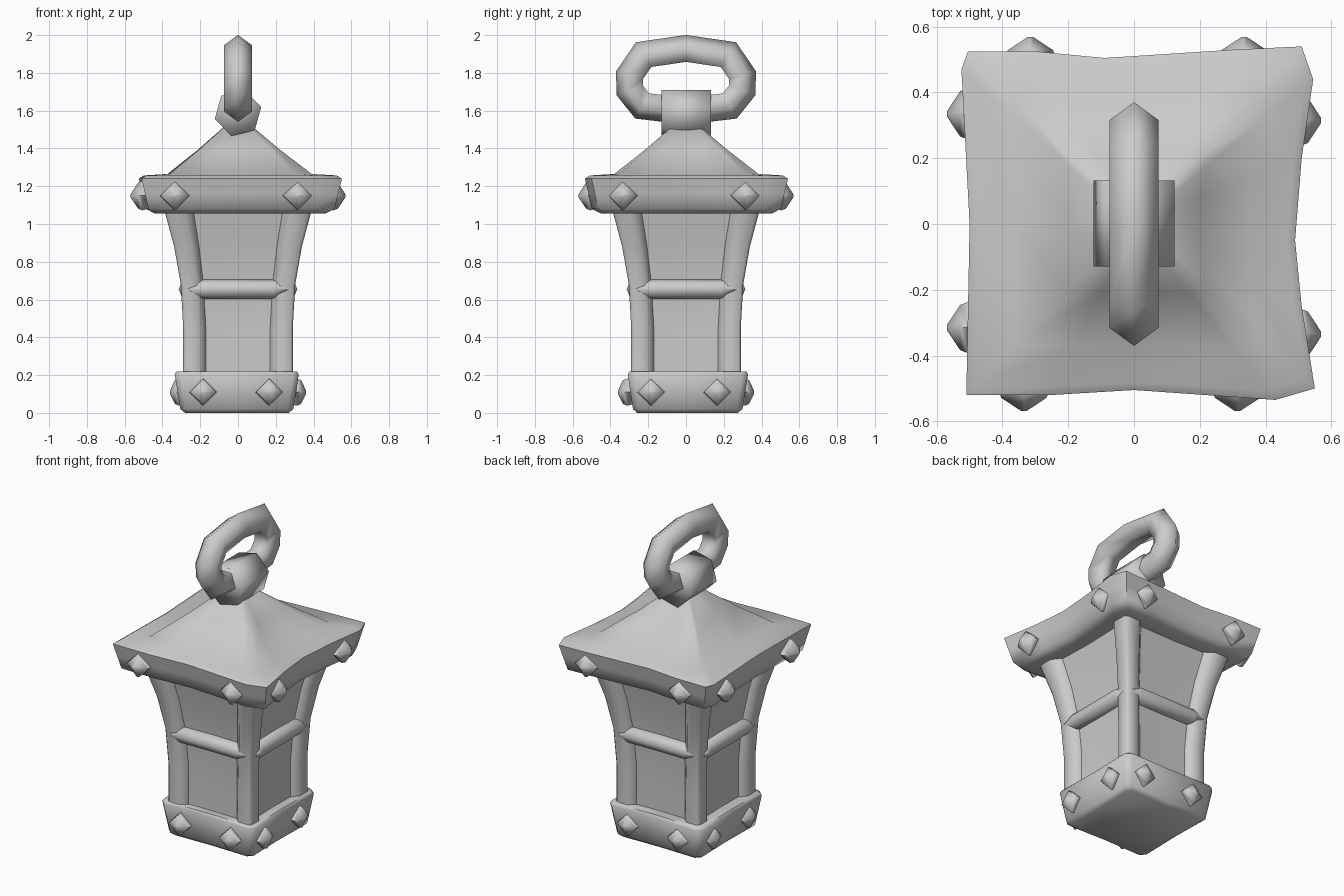
import bpy, bmesh, math
from mathutils import Vector, Matrix

cube = bpy.data.objects.get("Cube")
if cube:
    bpy.data.objects.remove(cube, do_unlink=True)

stone = bpy.data.materials.new("plain_grey")
stone.use_nodes = True
GREY = (0.6, 0.6, 0.6, 1)
stone.diffuse_color = GREY
stone.node_tree.nodes["Principled BSDF"].inputs["Base Color"].default_value = GREY


def loft(name, rings, closed=False, angle=50):
    """Skin a list of equal-length point rings; cap the ends unless closed."""
    bm = bmesh.new()
    loops = [[bm.verts.new(p) for p in ring] for ring in rings]
    n = len(loops[0])
    pairs = list(zip(loops, loops[1:]))
    if closed:
        pairs.append((loops[-1], loops[0]))
    else:
        bm.faces.new(loops[0][::-1])
        bm.faces.new(loops[-1])
    for a, b in pairs:
        for i in range(n):
            j = (i + 1) % n
            bm.faces.new((a[i], a[j], b[j], b[i]))
    bmesh.ops.recalc_face_normals(bm, faces=bm.faces)
    mesh = bpy.data.meshes.new(name)
    bm.to_mesh(mesh)
    bm.free()
    mesh.materials.append(stone)
    mesh.shade_smooth()
    mesh.set_sharp_from_angle(angle=math.radians(angle))
    obj = bpy.data.objects.new(name, mesh)
    bpy.context.collection.objects.link(obj)
    return obj


def scaled(outline, profile):
    return [[(x * s, y * s, z) for x, y in outline] for s, z in profile]


def circle(centre, u, v, radius, sides, turn=0.0):
    angles = [turn + math.tau * i / sides for i in range(sides)]
    return [centre + radius * (math.cos(a) * u + math.sin(a) * v) for a in angles]


X, Y, Z = Vector((1, 0, 0)), Vector((0, 1, 0)), Vector((0, 0, 1))
SQUARE = [(-1, -1), (0, -0.98), (1, -1), (0.98, 0), (1, 1), (0, 0.98), (-1, 1), (-0.98, 0)]

# Base block with worn corners, slightly off square
WORN = []
for k in range(4):
    c, s = (1, 0, -1, 0)[k], (0, 1, 0, -1)[k]
    for x, y in ((-0.9, -1), (0, -0.98), (0.9, -1)):
        WORN.append(((x * c - y * s) * 0.98 - 0.02, (x * s + y * c) * 0.95 + 0.03))
loft("base", scaled(WORN, [(0.28, 0), (0.305, 0.02), (0.32, 0.11), (0.335, 0.205),
                           (0.325, 0.22), (0.26, 0.215)]), angle=60)

# Flared window panes, nearly flush with the posts
loft("window_panes", scaled(SQUARE, [(0.25, 0.2), (0.25, 0.45), (0.263, 0.68),
                                     (0.294, 0.88), (0.34, 1.08)]), angle=40)

# Roof with a hand-hewn, uneven brim
ROOF = [(-0.51, -0.52), (-0.25, -0.52), (0, -0.505), (0.43, -0.535), (0.55, -0.5),
        (0.51, -0.25), (0.49, -0.05), (0.51, 0.2), (0.545, 0.44), (0.51, 0.54),
        (0.3, 0.53), (-0.09, 0.505), (-0.3, 0.525), (-0.505, 0.525),
        (-0.525, 0.47), (-0.5, 0)]
loft("roof", scaled(ROOF, [(0.6, 1.07), (0.84, 1.055), (0.93, 1.08), (0.965, 1.16), (1, 1.24),
                           (0.95, 1.257), (0.71, 1.265), (0.4, 1.395), (0.13, 1.52)]), angle=65)

# Corner posts: kite section with its point on the diagonal
POST = [(0.23, 0.2, 0.06), (0.23, 0.45, 0.06), (0.243, 0.68, 0.06),
        (0.272, 0.88, 0.066), (0.315, 1.08, 0.077)]
KITE = [(1, 0.8), (1, -0.4), (0.4, -1), (-1, -1), (-1, 0.4), (-0.4, 1), (0.8, 1)]
for sx, side in ((1, "left"), (-1, "right")):
    for sy, end in ((-1, "front"), (1, "back")):
        loft(f"post_{end}_{side}",
             [[(sx * (d + r * u), sy * (d + r * v), z) for u, v in KITE] for d, z, r in POST],
             angle=60)

# Crossbars and studs repeat on each of the four sides
for k, side in enumerate(("front", "left", "back", "right")):
    turn = Matrix.Rotation(k * math.pi / 2, 4, "Z")
    bar = [(-0.265, -0.298, 0.005), (-0.195, -0.262, 0.052),
           (0.195, -0.262, 0.052), (0.265, -0.298, 0.005)]
    loft(f"crossbar_{side}",
         [circle(Vector((x, y, 0.655)), Y, Z, r, 8) for x, y, r in bar],
         angle=70).matrix_world = turn
    for part, x, z, radius, face, tip in (("base", 0.175, 0.11, 0.072, 0.31, 0.36),
                                          ("roof", 0.325, 1.15, 0.078, 0.505, 0.568)):
        for s, place in ((-1, "a"), (1, "b")):
            steps = [(face - 0.05, 0.8), (face, 1), (face + 0.024, 0.88), (tip, 0.12)]
            loft(f"{part}_stud_{side}_{place}",
                 [circle(Vector((s * x - 0.01, -d, z)), X, Z, radius * f, 4) for d, f in steps],
                 angle=85).matrix_world = turn

# Knuckle that holds the ring
loft("ring_knuckle", [circle(Vector((0, y, 1.588)), X, Z, 0.127, 6, 0.25)
                      for y in (-0.13, 0.132)], angle=95)

# Hanging ring: pentagonal section swept round a stretched loop
half = [(0.22, 1.89), (0.292, 1.785), (0.29, 1.71), (0.228, 1.632)]
path = [(0, 1.922)] + half + [(0, 1.605)] + [(-y, z) for y, z in half[::-1]]
path = [Vector((0, y, z)) for y, z in path]
sections = []
for i, p in enumerate(path):
    before = (p - path[i - 1]).normalized()
    after = (path[(i + 1) % len(path)] - p).normalized()
    along = (before + after).normalized()
    out = -X.cross(along)
    if out.dot(p - Vector((0, 0, 1.76))) < 0:
        out = -out
    sections.append(circle(p, out / along.dot(after), X, 0.078, 5))
loft("hanging_ring", sections, closed=True, angle=80)
